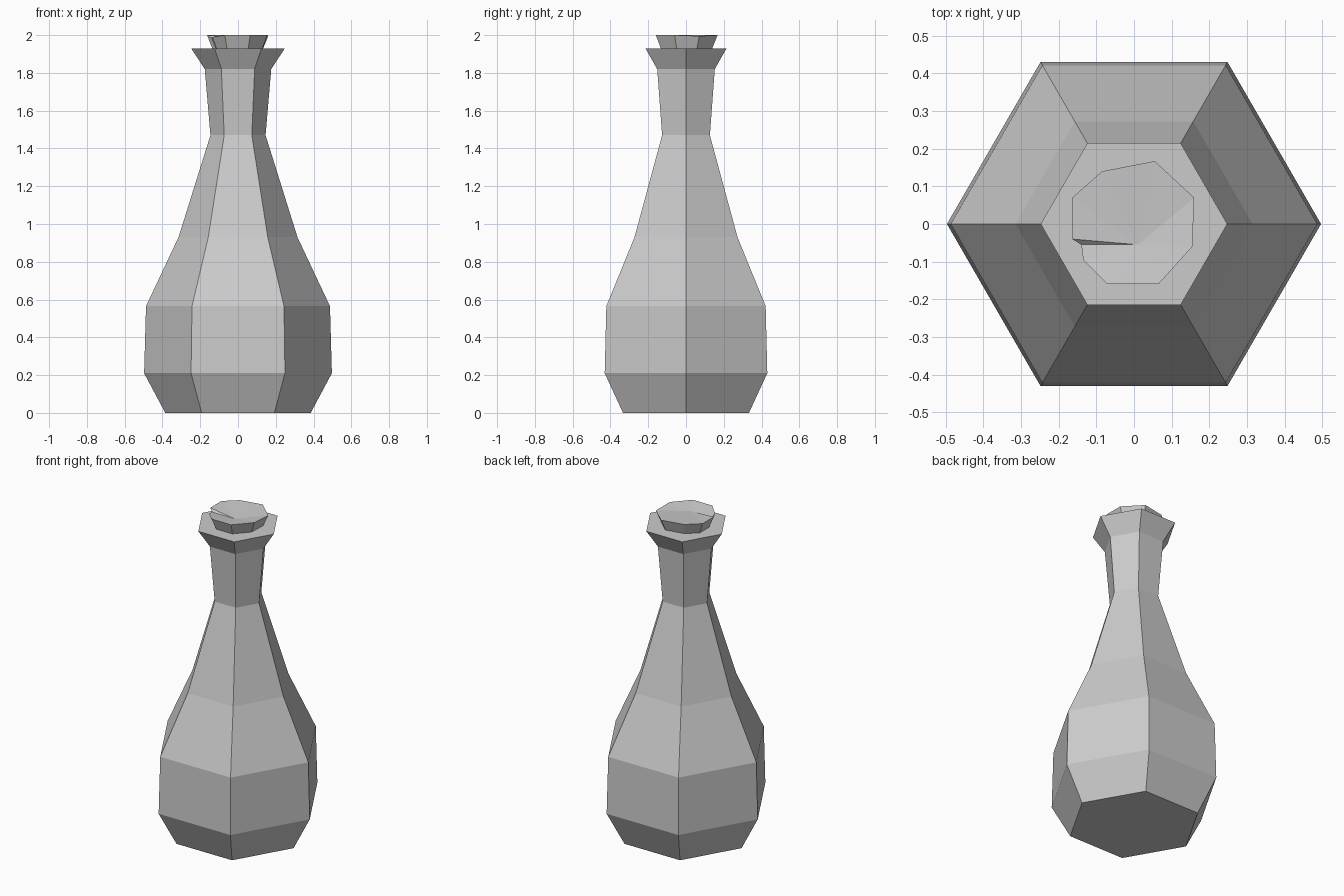
import bpy
import bmesh
from math import cos, sin, pi

cube = bpy.data.objects.get("Cube")
if cube:
    bpy.data.objects.remove(cube, do_unlink=True)

# One plain grey for the whole bottle
grey = bpy.data.materials.new("plain_grey")
grey.use_nodes = True
colour = (0.6, 0.6, 0.6, 1)
grey.diffuse_color = colour
grey.node_tree.nodes["Principled BSDF"].inputs["Base Color"].default_value = colour


def bridge(bm, lower, upper):
    """Join two rings of equal length with quads."""
    n = len(lower)
    for i in range(n):
        j = (i + 1) % n
        bm.faces.new((lower[i], lower[j], upper[j], upper[i]))


def finish(bm, name):
    bmesh.ops.recalc_face_normals(bm, faces=bm.faces[:])
    mesh = bpy.data.meshes.new(name)
    bm.to_mesh(mesh)
    bm.free()
    mesh.materials.append(grey)
    obj = bpy.data.objects.new(name, mesh)
    bpy.context.collection.objects.link(obj)
    return obj


# Bottle: six-sided body, neck and flared lip from a (radius, height) profile
SIDES = 6
profile = [(0.385, 0), (0.497, 0.21), (0.487, 0.565), (0.315, 0.93),
           (0.146, 1.47), (0.176, 1.82), (0.248, 1.93)]
bm = bmesh.new()
rings = []
for radius, height in profile:
    rings.append([bm.verts.new((radius * cos(2 * pi * i / SIDES),
                                radius * sin(2 * pi * i / SIDES), height))
                  for i in range(SIDES)])
for lower, upper in zip(rings, rings[1:]):
    bridge(bm, lower, upper)
bm.faces.new(rings[0])
bm.faces.new(rings[-1])
finish(bm, "bottle")

# Stopper: rough flared cork with a shallow dished top and a notch on one side
rim = [(-0.164, 0.07, 2), (-0.164, -0.04, 2), (-0.14, -0.055, 1.985),
       (-0.135, -0.095, 1.99), (-0.07, -0.16, 2), (0.065, -0.16, 2),
       (0.155, -0.06, 2), (0.16, 0.07, 1.995), (0.055, 0.167, 2),
       (-0.085, 0.14, 2)]
bm = bmesh.new()
top = [bm.verts.new(p) for p in rim]
base = [bm.verts.new((x * 0.82, y * 0.82, 1.925)) for x, y, z in rim]
bridge(bm, base, top)
bm.faces.new(base)
dish = bm.verts.new((0.01, -0.055, 1.985))
for a, b in zip(top, top[1:] + top[:1]):
    bm.faces.new((a, b, dish))
finish(bm, "stopper")
